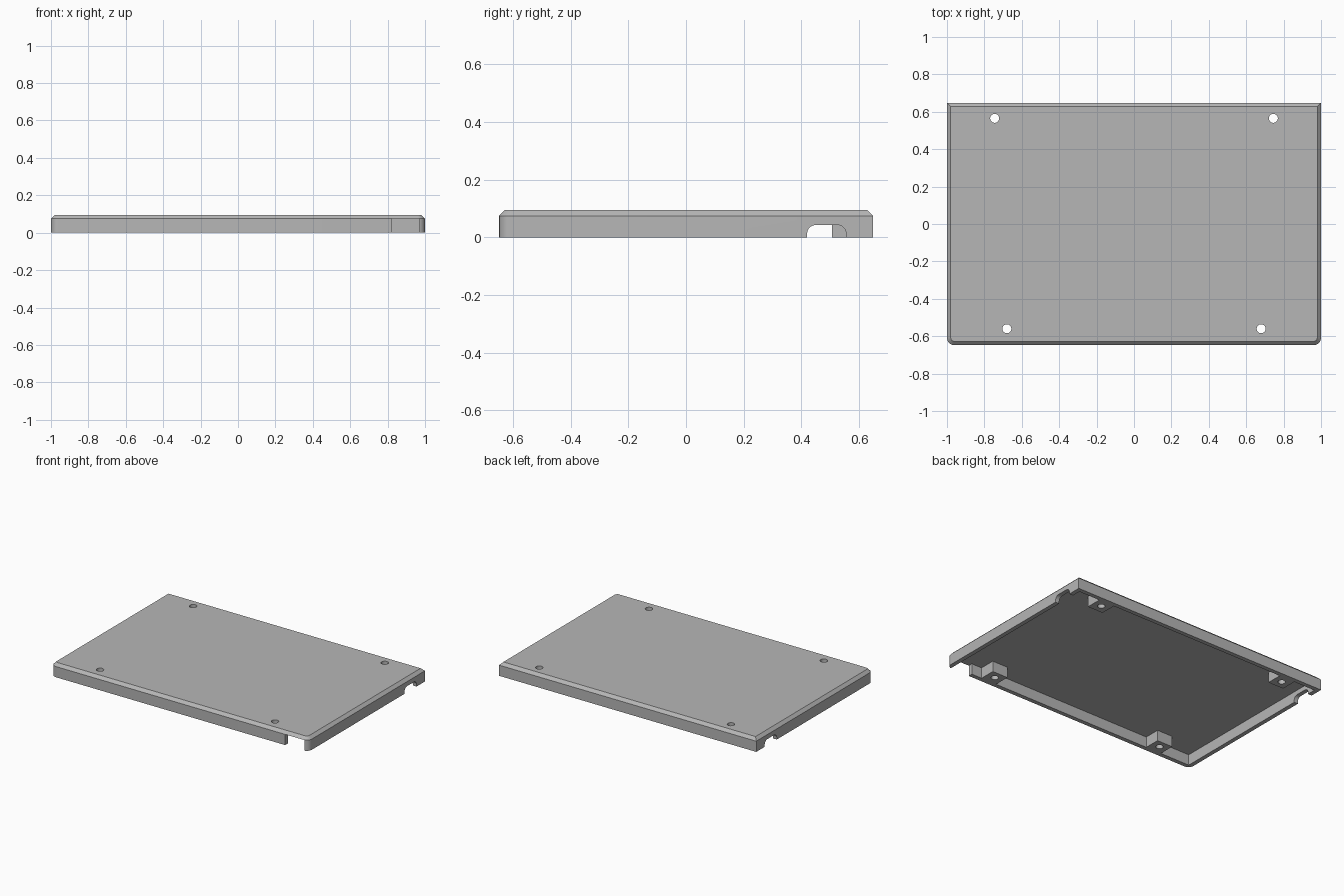
import bpy, bmesh, math

cube = bpy.data.objects.get("Cube")
if cube:
    bpy.data.objects.remove(cube, do_unlink=True)

HX, HY = 1.0, 0.648          # half width and depth
SHOULDER, TOP = 0.075, 0.095  # chamfer start and top height
BEVEL, WALL, RADIUS = 0.02, 0.03, 0.04

grey = bpy.data.materials.new("mid grey")
grey.use_nodes = True
grey.diffuse_color = (0.47, 0.47, 0.47, 1)
grey.node_tree.nodes["Principled BSDF"].inputs["Base Color"].default_value = grey.diffuse_color


def make_object(name, bm):
    bmesh.ops.recalc_face_normals(bm, faces=bm.faces)
    mesh = bpy.data.meshes.new(name)
    bm.to_mesh(mesh)
    bm.free()
    mesh.materials.append(grey)
    obj = bpy.data.objects.new(name, mesh)
    bpy.context.collection.objects.link(obj)
    return obj


def loft(name, rings):
    """Closed solid through rings of equal point count."""
    bm = bmesh.new()
    loops = [[bm.verts.new(p) for p in ring] for ring in rings]
    n = len(loops[0])
    for a, b in zip(loops, loops[1:]):
        for i in range(n):
            j = (i + 1) % n
            bm.faces.new((a[i], a[j], b[j], b[i]))
    bm.faces.new(loops[0][::-1])
    bm.faces.new(loops[-1])
    return make_object(name, bm)


def box(name, x0, x1, y0, y1, z0, z1):
    plan = [(x0, y0), (x1, y0), (x1, y1), (x0, y1)]
    return loft(name, [[(x, y, z) for x, y in plan] for z in (z0, z1)])


def arc(cx, cy, r, start, steps=8):
    return [(cx + r * math.cos(start + math.pi / 2 * i / steps),
             cy + r * math.sin(start + math.pi / 2 * i / steps)) for i in range(steps + 1)]


def outline(inset, z):
    """Rectangle with rounded front corners and square back corners."""
    x, y, r = HX - inset, HY - inset, RADIUS - inset
    pts = [(x, y), (-x, y)]
    pts += arc(-x + r, -y + r, r, math.pi) + arc(x - r, -y + r, r, 1.5 * math.pi)
    return [(px, py, z) for px, py in pts]


def combine(target, tool, operation):
    tool.hide_render = True
    mod = target.modifiers.new(tool.name, 'BOOLEAN')
    mod.operation, mod.object, mod.solver = operation, tool, 'EXACT'
    bpy.context.view_layer.objects.active = target
    bpy.ops.object.modifier_apply(modifier=mod.name)
    bpy.data.objects.remove(tool, do_unlink=True)


# Chamfered cover, hollowed from below
cover = loft("cover", [outline(0, 0), outline(0, SHOULDER), outline(BEVEL, TOP)])
combine(cover, box("cavity", -HX + WALL, HX - WALL, -HY + WALL, HY - WALL, -0.05, SHOULDER),
        'DIFFERENCE')

# Screw posts joined to the front and back walls
screws = [(s * x, y) for s in (-1, 1) for x, y in ((0.745, 0.565), (0.68, -0.56))]
for x, y in screws:
    side = math.copysign(1, y)
    y0, y1 = sorted((side * 0.507, side * (HY - WALL / 2)))
    combine(cover, box("post", x - 0.06, x + 0.06, y0, y1, 0, SHOULDER + 0.008), 'UNION')

# Screw holes right through the posts
for x, y in screws:
    ring = [(x + 0.024 * math.cos(a), y + 0.024 * math.sin(a))
            for a in (math.tau * i / 32 for i in range(32))]
    combine(cover, loft("hole", [[(u, v, z) for u, v in ring] for z in (-0.05, 0.15)]),
            'DIFFERENCE')

# Arched cable openings in both side walls
r, y0, y1, top = 0.03, 0.42, 0.555, 0.043
arch = [(y0, -0.05), (y1, -0.05)] + arc(y1 - r, top - r, r, 0) + arc(y0 + r, top - r, r, math.pi / 2)
for s in (-1, 1):
    combine(cover, loft("arch", [[(s * x, y, z) for y, z in arch] for x in (0.95, 1.05)]),
            'DIFFERENCE')

# Square opening in the front wall
combine(cover, box("front_opening", 0.82, HX - WALL, -0.7, -0.6, -0.05, SHOULDER), 'DIFFERENCE')

# Smooth the curved walls, keep edges crisp
bpy.ops.object.select_all(action='DESELECT')
cover.select_set(True)
bpy.context.view_layer.objects.active = cover
bpy.ops.object.shade_smooth_by_angle(angle=math.radians(25))
